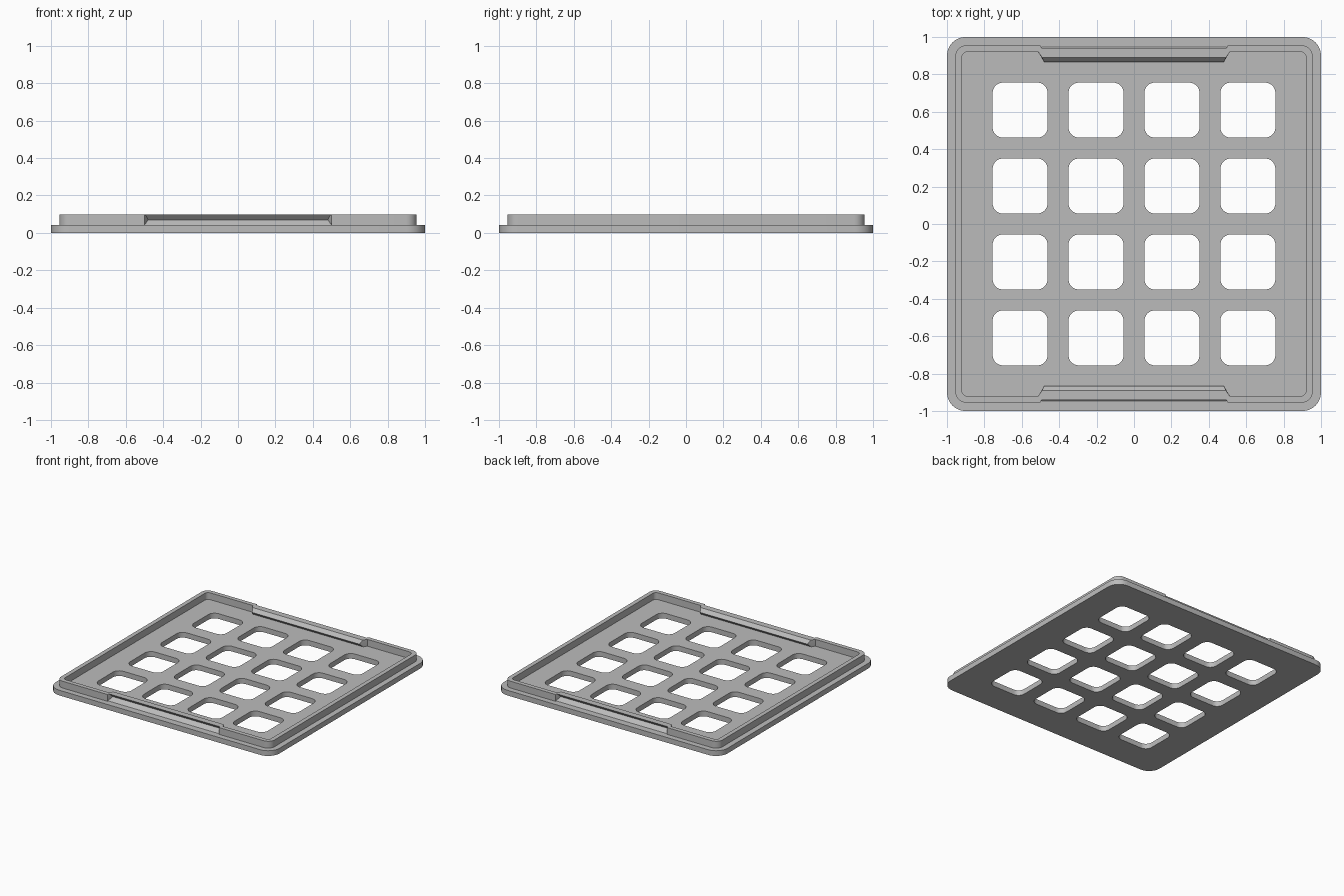
import bpy, bmesh, math

cube = bpy.data.objects.get("Cube")
if cube:
    bpy.data.objects.remove(cube)

PLATE_TOP = 0.042
RIM_TOP = 0.097
OUTER, INNER = 0.955, 0.92   # rim wall half widths

grey = bpy.data.materials.new("light grey plastic")
grey.use_nodes = True
colour = (0.5, 0.5, 0.5, 1)
grey.diffuse_color = colour
grey.node_tree.nodes["Principled BSDF"].inputs["Base Color"].default_value = colour


def arc(centre, radius, start, steps=8):
    """Quarter circle, counter-clockwise from the start angle in degrees."""
    return [(centre[0] + radius * math.cos(math.radians(start + 90 * i / steps)),
             centre[1] + radius * math.sin(math.radians(start + 90 * i / steps)))
            for i in range(steps + 1)]


def rounded_square(cx, cy, half, radius):
    d = half - radius
    points = []
    for i, (sx, sy) in enumerate([(1, 1), (-1, 1), (-1, -1), (1, -1)]):
        points += arc((cx + sx * d, cy + sy * d), radius, 90 * i)
    return points


def finish(obj):
    bpy.ops.object.select_all(action='DESELECT')
    obj.select_set(True)
    bpy.context.view_layer.objects.active = obj
    if obj.type == 'CURVE':
        bpy.ops.object.convert(target='MESH')
        obj = bpy.context.object
    obj.data.materials.clear()
    obj.data.materials.append(grey)
    bpy.ops.object.shade_smooth_by_angle(angle=math.radians(30))


# Base plate: rounded square outline with a 4 x 4 grid of rounded windows
curve = bpy.data.curves.new("base_plate", 'CURVE')
curve.dimensions = '2D'
curve.fill_mode = 'BOTH'
curve.extrude = PLATE_TOP / 2
outlines = [rounded_square(0, 0, 1, 0.1)]
for col in range(4):
    for row in range(4):
        outlines.append(rounded_square((col - 1.5) * 0.406, (row - 1.5) * 0.406, 0.147, 0.055))
for outline in outlines:
    spline = curve.splines.new('POLY')
    spline.points.add(len(outline) - 1)
    for point, (x, y) in zip(spline.points, outline):
        point.co = (x, y, 0, 1)
    spline.use_cyclic_u = True
plate = bpy.data.objects.new("base_plate", curve)
plate.location.z = PLATE_TOP / 2
bpy.context.collection.objects.link(plate)
finish(plate)

# Rim: a wall section lofted round the edge, folded inward at front and back
MID = 0.07
heights = [PLATE_TOP, MID, RIM_TOP, RIM_TOP, MID, PLATE_TOP]
fold_y = [0.946, 0.915, 0.94, 0.89, 0.865, 0.893]
fold_x = [0.5, 0.48, 0.495, 0.492, 0.48, 0.495]
wall_x = [0.5, 0.5, 0.5, 0.512, 0.512, 0.512]
wall_y = [OUTER] * 3 + [INNER] * 3


def section(xs, ys, sx, sy):
    return [(sx * x, sy * y, z) for x, y, z in zip(xs, ys, heights)]


half_rim = [section(fold_x, fold_y, 1, -1), section(wall_x, wall_y, 1, -1)]
for sign, start in ((-1, -90), (1, 0)):
    outer = arc((OUTER - 0.058, sign * (OUTER - 0.058)), 0.058, start)
    inner = arc((INNER - 0.03, sign * (INNER - 0.03)), 0.03, start)
    for o, i in zip(outer, inner):
        half_rim.append([(*(o if k < 3 else i), z) for k, z in enumerate(heights)])
half_rim += [section(wall_x, wall_y, 1, 1), section(fold_x, fold_y, 1, 1)]
mirrored = [[(-x, y, z) for x, y, z in s] for s in reversed(half_rim)]

bm = bmesh.new()
rings = [[bm.verts.new(p) for p in s] for s in half_rim + mirrored]
for a, b in zip(rings, rings[1:] + rings[:1]):
    for k in range(6):
        n = (k + 1) % 6
        bm.faces.new((a[k], b[k], b[n], a[n]))
bmesh.ops.recalc_face_normals(bm, faces=bm.faces)
mesh = bpy.data.meshes.new("latch_rim")
bm.to_mesh(mesh)
bm.free()
rim = bpy.data.objects.new("latch_rim", mesh)
bpy.context.collection.objects.link(rim)
finish(rim)
